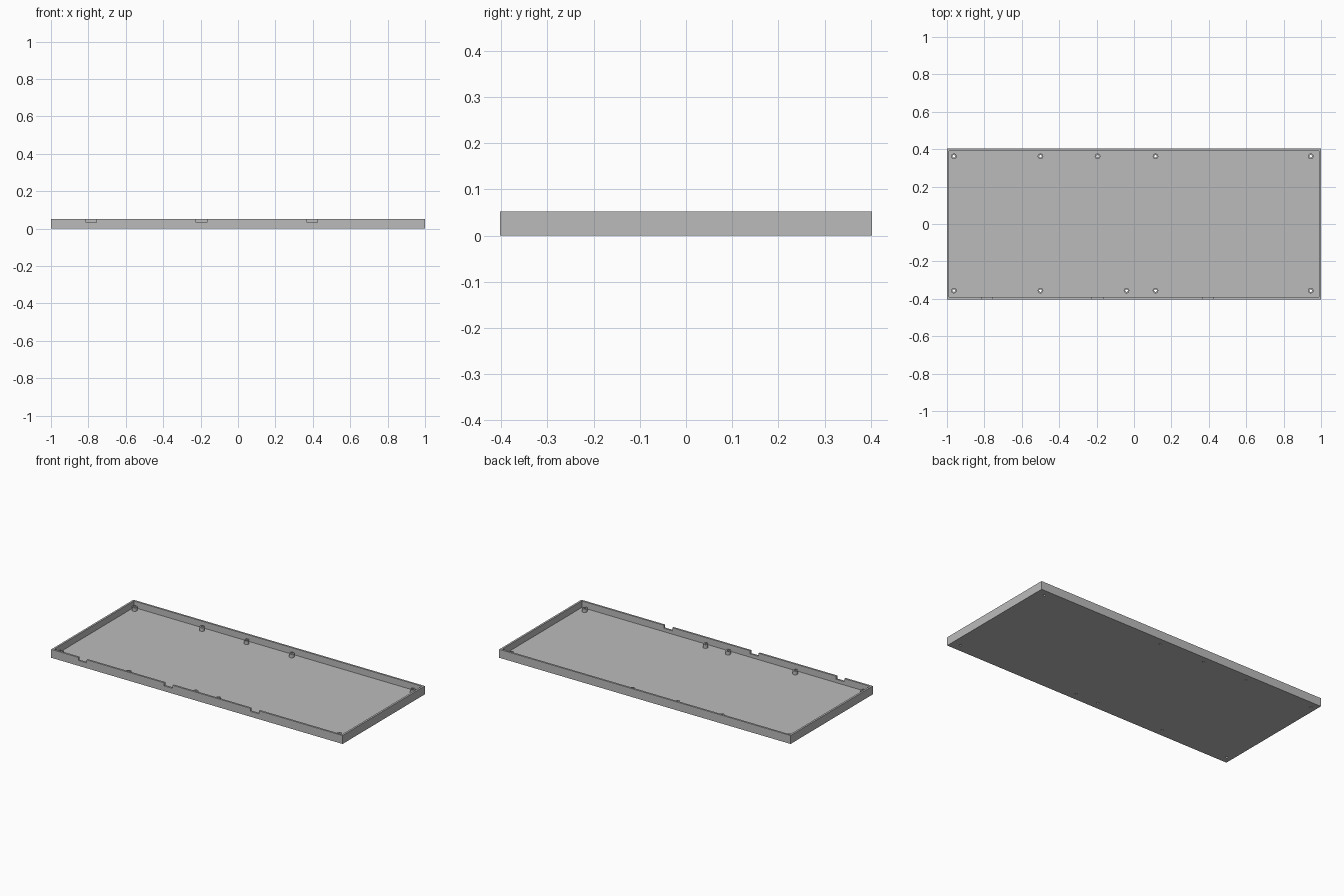
import bpy, bmesh
from mathutils import Matrix

if "Cube" in bpy.data.objects:
    bpy.data.objects.remove(bpy.data.objects["Cube"])

L, W, H = 2.0, 0.806, 0.052      # outer size
WALL, FLOOR = 0.012, 0.012       # thicknesses
POST_R, HOLE_R, POST_TOP = 0.015, 0.007, 0.034

grey = bpy.data.materials.new("light_grey")
grey.diffuse_color = (0.5, 0.5, 0.5, 1)
grey.use_nodes = True
grey.node_tree.nodes["Principled BSDF"].inputs["Base Color"].default_value = grey.diffuse_color


def add_box(bm, x, y, z):
    """Box from three (low, high) ranges."""
    size = [b - a for a, b in (x, y, z)]
    mid = [(a + b) / 2 for a, b in (x, y, z)]
    bmesh.ops.create_cube(bm, size=1, matrix=Matrix.Translation(mid) @ Matrix.Diagonal((*size, 1)))


def add_cylinder(bm, x, y, r, z0, z1):
    bmesh.ops.create_cone(bm, cap_ends=True, segments=24, radius1=r, radius2=r, depth=z1 - z0,
                          matrix=Matrix.Translation((x, y, (z0 + z1) / 2)))


def finish(name, bm):
    me = bpy.data.meshes.new(name)
    bm.to_mesh(me)
    bm.free()
    me.materials.append(grey)
    ob = bpy.data.objects.new(name, me)
    bpy.context.collection.objects.link(ob)
    return ob


def boolean(ob, other, operation):
    mod = ob.modifiers.new(operation.lower(), 'BOOLEAN')
    mod.object, mod.operation, mod.solver = other, operation, 'EXACT'
    other.hide_render = True
    other.hide_set(True)


# Screw post positions along the back and front walls
posts = [(x, 0.362) for x in (-0.963, -0.5, -0.195, 0.115, 0.945)]
posts += [(x, -0.356) for x in (-0.963, -0.5, -0.04, 0.115, 0.945)]

# Solid tray block
bm = bmesh.new()
add_box(bm, (-L / 2, L / 2), (-W / 2, W / 2), (0, H))
tray = finish("tray", bm)

# Pocket that leaves the floor and walls
bm = bmesh.new()
add_box(bm, (-L / 2 + WALL, L / 2 - WALL), (-W / 2 + WALL, W / 2 - WALL), (FLOOR, H + 0.1))
boolean(tray, finish("pocket_cutter", bm), 'DIFFERENCE')

# Notches in the top of the front wall
bm = bmesh.new()
for x in (-0.785, -0.195, 0.397):
    add_box(bm, (x - 0.029, x + 0.029), (-W / 2 - 0.02, -W / 2 + WALL + 0.005), (0.033, H + 0.05))
boolean(tray, finish("notch_cutter", bm), 'DIFFERENCE')

# Posts standing on the floor
bm = bmesh.new()
for x, y in posts:
    add_cylinder(bm, x, y, POST_R, FLOOR / 2, POST_TOP)
boolean(tray, finish("post_helper", bm), 'UNION')

# Screw holes through posts and floor
bm = bmesh.new()
for x, y in posts:
    add_cylinder(bm, x, y, HOLE_R, -0.05, H + 0.05)
boolean(tray, finish("hole_cutter", bm), 'DIFFERENCE')

# Apply the cuts, drop the helpers and smooth the round posts
bpy.context.view_layer.update()
result = bpy.data.meshes.new_from_object(tray.evaluated_get(bpy.context.evaluated_depsgraph_get()))
tray.modifiers.clear()
tray.data = result
for ob in list(bpy.data.objects):
    if ob is not tray and ob.name != "tray":
        bpy.data.objects.remove(ob)
bpy.context.view_layer.objects.active = tray
tray.select_set(True)
bpy.ops.object.shade_smooth_by_angle(angle=0.6)
